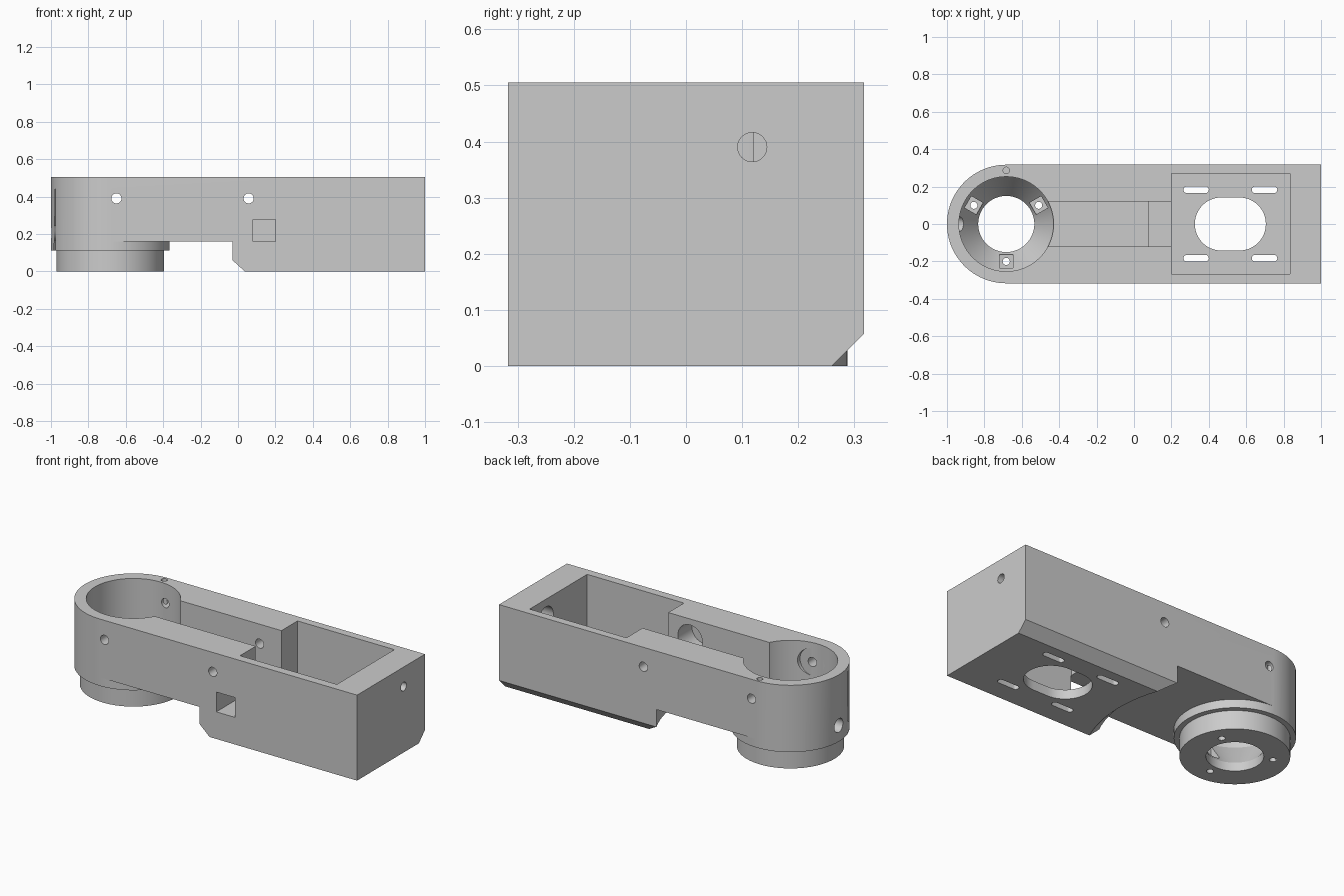
import bpy, bmesh
from math import pi, cos, sin, radians
from mathutils import Matrix, Vector

old = bpy.data.objects.get("Cube")
if old:
    bpy.data.objects.remove(old)

AXIS_X = -0.683   # centre of the rounded joint end
HALF = 0.317      # half width of the arm
TOP = 0.505
SEGS = 96


def finish(bm, name):
    bmesh.ops.remove_doubles(bm, verts=bm.verts, dist=1e-5)
    bmesh.ops.recalc_face_normals(bm, faces=bm.faces)
    mesh = bpy.data.meshes.new(name)
    bm.to_mesh(mesh)
    bm.free()
    obj = bpy.data.objects.new(name, mesh)
    bpy.context.collection.objects.link(obj)
    return obj


def prism(name, outline, z0, z1):
    """Extrude an xy outline from z0 to z1."""
    bm = bmesh.new()
    face = bm.faces.new([bm.verts.new((x, y, z0)) for x, y in outline])
    ext = bmesh.ops.extrude_face_region(bm, geom=[face])
    verts = [v for v in ext["geom"] if isinstance(v, bmesh.types.BMVert)]
    bmesh.ops.translate(bm, verts=verts, vec=(0, 0, z1 - z0))
    return finish(bm, name)


def lathe(name, profile, closed=True):
    """Revolve an (r, z) profile about the joint axis."""
    bm = bmesh.new()
    vs = [bm.verts.new((r, 0, z)) for r, z in profile]
    pairs = list(zip(vs, vs[1:])) + ([(vs[-1], vs[0])] if closed else [])
    es = [bm.edges.new(p) for p in pairs]
    bmesh.ops.spin(bm, geom=vs + es, cent=(0, 0, 0), axis=(0, 0, 1),
                   angle=2 * pi, steps=SEGS)
    bmesh.ops.translate(bm, verts=bm.verts, vec=(AXIS_X, 0, 0))
    return finish(bm, name)


def box(name, x, y, z):
    return prism(name, [(x[0], y[0]), (x[1], y[0]), (x[1], y[1]), (x[0], y[1])], *z)


def rod(name, start, end, radius, segs=32):
    """Cylinder between two points."""
    a, b = Vector(start), Vector(end)
    turn = (b - a).to_track_quat("Z", "Y").to_matrix().to_4x4()
    bm = bmesh.new()
    bmesh.ops.create_cone(bm, cap_ends=True, segments=segs, radius1=radius,
                          radius2=radius, depth=(b - a).length,
                          matrix=Matrix.Translation((a + b) / 2) @ turn)
    return finish(bm, name)


def slot_outline(cx, cy, half_len, r, n=24):
    """Rounded slot lying along x."""
    pts = []
    for side, start in ((1, -pi / 2), (-1, pi / 2)):
        for i in range(n + 1):
            t = start + pi * i / n
            pts.append((cx + side * (half_len - r) + r * cos(t), cy + r * sin(t)))
    return pts


# Arm blank: flat at one end, round at the other
arc = [pi / 2 + pi * i / (SEGS // 2) for i in range(SEGS // 2 + 1)]
outline = [(1, -HALF), (1, HALF)]
outline += [(AXIS_X + HALF * cos(t), HALF * sin(t)) for t in arc]
body = prism("arm_housing", outline, 0, TOP)

cuts = []

# Swing clearance that leaves the collar and bearing ring under the joint
cuts.append(lathe("clearance_cut", [
    (0.2875, -0.1), (0.2875, 0.11), (0.3172, 0.11), (0.3172, 0.16),
    (0.726, 0.16), (0.726, 0.06), (0.786, 0), (0.886, -0.1)]))

# Chamfer along the lower back edge
chamfer = prism("chamfer_cut", [(0.16, 0.1), (0.36, -0.1), (0.36, 0.1)], -0.1, 1.1)
chamfer.data.transform(Matrix(((0, 0, 1, 0), (0, 1, 0, 0), (1, 0, 0, 0), (0, 0, 0, 1))))
bm = bmesh.new()
bm.from_mesh(chamfer.data)
bm.clear()
tri = [(0.16, -0.1), (0.36, 0.1), (0.36, -0.1)]
face = bm.faces.new([bm.verts.new((-0.1, y, z)) for y, z in tri])
ext = bmesh.ops.extrude_face_region(bm, geom=[face])
bmesh.ops.translate(bm, vec=(1.2, 0, 0),
                    verts=[v for v in ext["geom"] if isinstance(v, bmesh.types.BMVert)])
bmesh.ops.recalc_face_normals(bm, faces=bm.faces)
bm.to_mesh(chamfer.data)
bm.free()
cuts.append(chamfer)

# Joint bore with a conical seat
cuts.append(lathe("bore_cut", [(0, -0.1), (0.15, -0.1), (0.15, 0.05),
                               (0.253, 0.2), (0.253, 0.6), (0, 0.6)], closed=False))

# Motor bay, cable channel and side window
cuts.append(box("bay_cut", (0.2, 0.833), (-0.267, 0.27), (0.055, 0.6)))
cuts.append(box("channel_cut", (-0.6, 0.3), (-0.12, 0.12), (0.22, 0.6)))
cuts.append(box("window_cut", (0.08, 0.201), (-0.4, 0.12), (0.16, 0.277)))

# Floor openings of the bay
cuts.append(prism("motor_opening_cut", slot_outline(0.515, 0, 0.19, 0.142), -0.1, 0.2))
for x in (0.332, 0.698):
    for y in (-0.183, 0.183):
        cuts.append(prism("mount_slot_cut", slot_outline(x, y, 0.068, 0.018, 10), -0.1, 0.2))

# Cross holes with inner counterbores
for x in (-0.65, 0.057):
    cuts.append(rod("cross_hole_cut", (x, -0.5, 0.39), (x, 0.5, 0.39), 0.027))
    cuts.append(rod("cross_counterbore_cut", (x, -0.25, 0.39), (x, -0.05, 0.39), 0.08))
cuts.append(rod("end_hole_cut", (0.7, 0.118, 0.39), (1.1, 0.118, 0.39), 0.026))
cuts.append(rod("end_counterbore_cut", (0.75, 0.118, 0.39), (0.93, 0.118, 0.39), 0.07))

# Cable hole in the round end and pin hole in the rim
cuts.append(rod("cable_hole_cut", (-1.1, 0, 0.205), (-0.8, 0, 0.205), 0.04))
cuts.append(rod("pin_hole_cut", (AXIS_X, 0.287, 0.35), (AXIS_X, 0.287, 0.6), 0.017))

# Ring screws with square nut pockets
for angle in (30, 150, 270):
    t = radians(angle)
    x, y = AXIS_X + 0.2 * cos(t), 0.2 * sin(t)
    cuts.append(rod("screw_hole_cut", (x, y, -0.1), (x, y, 0.2), 0.019, 24))
    pocket = box("nut_pocket_cut", (-0.036, 0.036), (-0.036, 0.036), (0.05, 0.3))
    pocket.data.transform(Matrix.Translation((x, y, 0)) @ Matrix.Rotation(t, 4, "Z"))
    cuts.append(pocket)

# Carve the blank, then drop the cutters
for c in cuts:
    mod = body.modifiers.new(c.name, "BOOLEAN")
    mod.operation = "DIFFERENCE"
    mod.solver = "EXACT"
    mod.object = c
bpy.context.view_layer.update()
graph = bpy.context.evaluated_depsgraph_get()
carved = bpy.data.meshes.new_from_object(body.evaluated_get(graph))
body.modifiers.clear()
body.data = carved
for c in cuts:
    bpy.data.objects.remove(c)

# Single grey finish
grey = bpy.data.materials.new("plain_grey")
grey.use_nodes = True
color = (0.6, 0.6, 0.6, 1)
grey.diffuse_color = color
grey.node_tree.nodes["Principled BSDF"].inputs["Base Color"].default_value = color
body.data.materials.clear()
body.data.materials.append(grey)

bpy.ops.object.select_all(action="DESELECT")
body.select_set(True)
bpy.context.view_layer.objects.active = body
bpy.ops.object.shade_smooth_by_angle(angle=radians(30))
